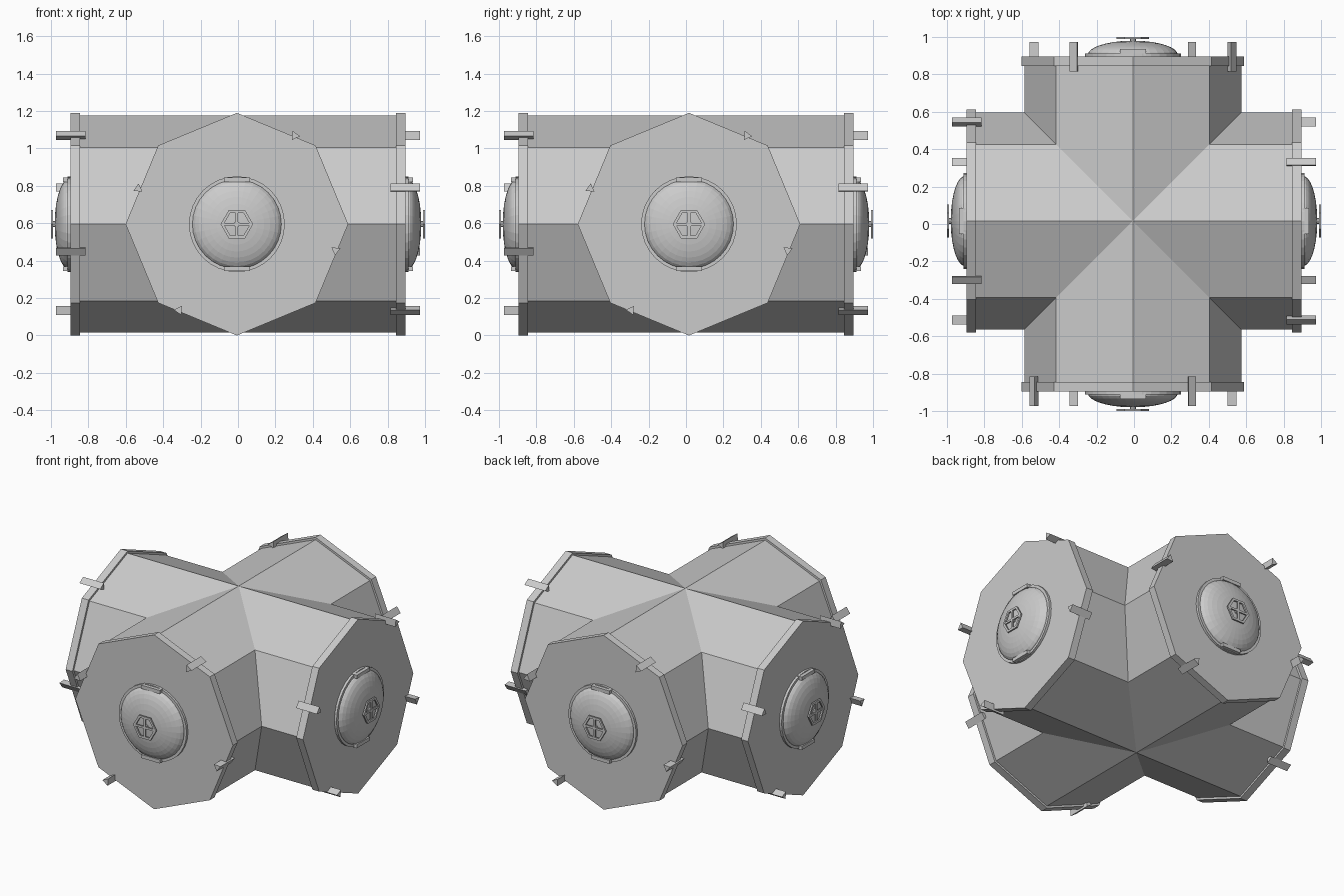
import bpy
from math import sin, cos, pi, radians
from mathutils import Matrix, Vector

if "Cube" in bpy.data.objects:
    bpy.data.objects.remove(bpy.data.objects["Cube"])

CZ = 0.595                      # height of the tube axes
CX, CY = -0.006, 0.016          # slight offsets of the two tube axes
R_BODY, R_FLANGE = 0.58, 0.595


def ngon(n, r, start=0.0, cu=0.0, cw=0.0):
    return [(cu + r * cos(start + 2 * pi * i / n), cw + r * sin(start + 2 * pi * i / n))
            for i in range(n)]


def make(name, verts, faces, frame):
    me = bpy.data.meshes.new(name)
    me.from_pydata([frame @ Vector(v) for v in verts], [], faces)
    me.update()
    ob = bpy.data.objects.new(name, me)
    bpy.context.collection.objects.link(ob)
    return ob


def loft(name, rings, frame, cap_start=True, cap_end=True):
    """Skin a list of equal rings of (u, w, d) points."""
    n = len(rings[0])
    verts = [p for r in rings for p in r]
    faces = [(k * n + i, k * n + (i + 1) % n, (k + 1) * n + (i + 1) % n, (k + 1) * n + i)
             for k in range(len(rings) - 1) for i in range(n)]
    if cap_start:
        faces.append(tuple(reversed(range(n))))
    if cap_end:
        faces.append(tuple(range((len(rings) - 1) * n, len(rings) * n)))
    return make(name, verts, faces, frame)


def prism(name, pts, d0, d1, frame):
    return loft(name, [[(u, w, d) for u, w in pts] for d in (d0, d1)], frame)


def rect(u, w, hu, hw):
    return [(u - hu, w - hw), (u + hu, w - hw), (u + hu, w + hw), (u - hu, w + hw)]


# Triangular locating pegs: (u, w, direction of the tip)
PEGS = [(0.31, 0.473, -5), (-0.528, 0.19, 85), (-0.31, -0.46, 175), (0.528, -0.14, 265)]

for label, ox, oy in (("right", 1, 0), ("back", 0, 1), ("left", -1, 0), ("front", 0, -1)):
    # Frame of this end: u to the right, w up, d outward
    pos = Vector((CX * abs(oy), CY * abs(ox), CZ))
    f = Matrix(((-oy, 0, ox, pos.x), (ox, 0, oy, pos.y), (0, 1, 0, pos.z), (0, 0, 0, 1)))
    shift = ox * CX + oy * CY

    # Octagonal corridor arm, mitred where the four arms meet
    octo = ngon(8, R_BODY, pi / 2)
    loft(label + "_arm",
         [[(u, w, abs(u) + shift) for u, w in octo], [(u, w, 0.85) for u, w in octo]],
         f, cap_start=False, cap_end=False)

    # End flange
    prism(label + "_flange", ngon(8, R_FLANGE, pi / 2), 0.845, 0.896, f)

    # Pegs around the flange
    for i, (u, w, a) in enumerate(PEGS):
        prism(f"{label}_peg_{i + 1}", ngon(3, 0.028, radians(a), u, w), 0.815, 0.972, f)

    # Hatch: seat ring and bulging dome
    prism(label + "_hatch_ring", ngon(32, 0.256), 0.89, 0.912, f)
    rings = []
    for k in range(9):
        t = radians(k * 10.5)
        rings.append([(u, w, 0.905 + 0.075 * sin(t)) for u, w in ngon(32, 0.24 * cos(t))])
    loft(label + "_hatch_dome", rings, f, cap_start=False)

    # Hatch hinge and latch tabs
    for side, s in (("hinge", 1), ("latch", -1)):
        prism(f"{label}_hatch_{side}", rect(0, s * 0.237, 0.07, 0.012), 0.9, 0.935, f)

    # Six-sided hand wheel with crossed spokes on a short stem
    outer, inner = ngon(6, 0.087), ngon(6, 0.07)
    loft(label + "_wheel_rim",
         [[(u, w, d) for u, w in p] for p, d in
          ((inner, 0.99), (outer, 0.99), (outer, 1.0), (inner, 1.0), (inner, 0.99))],
         f, cap_start=False, cap_end=False)
    prism(label + "_wheel_spoke_flat", rect(0, 0, 0.075, 0.007), 0.991, 0.999, f)
    prism(label + "_wheel_spoke_upright", rect(0, 0, 0.007, 0.068), 0.991, 0.999, f)
    prism(label + "_wheel_stem", ngon(8, 0.016), 0.97, 0.995, f)
